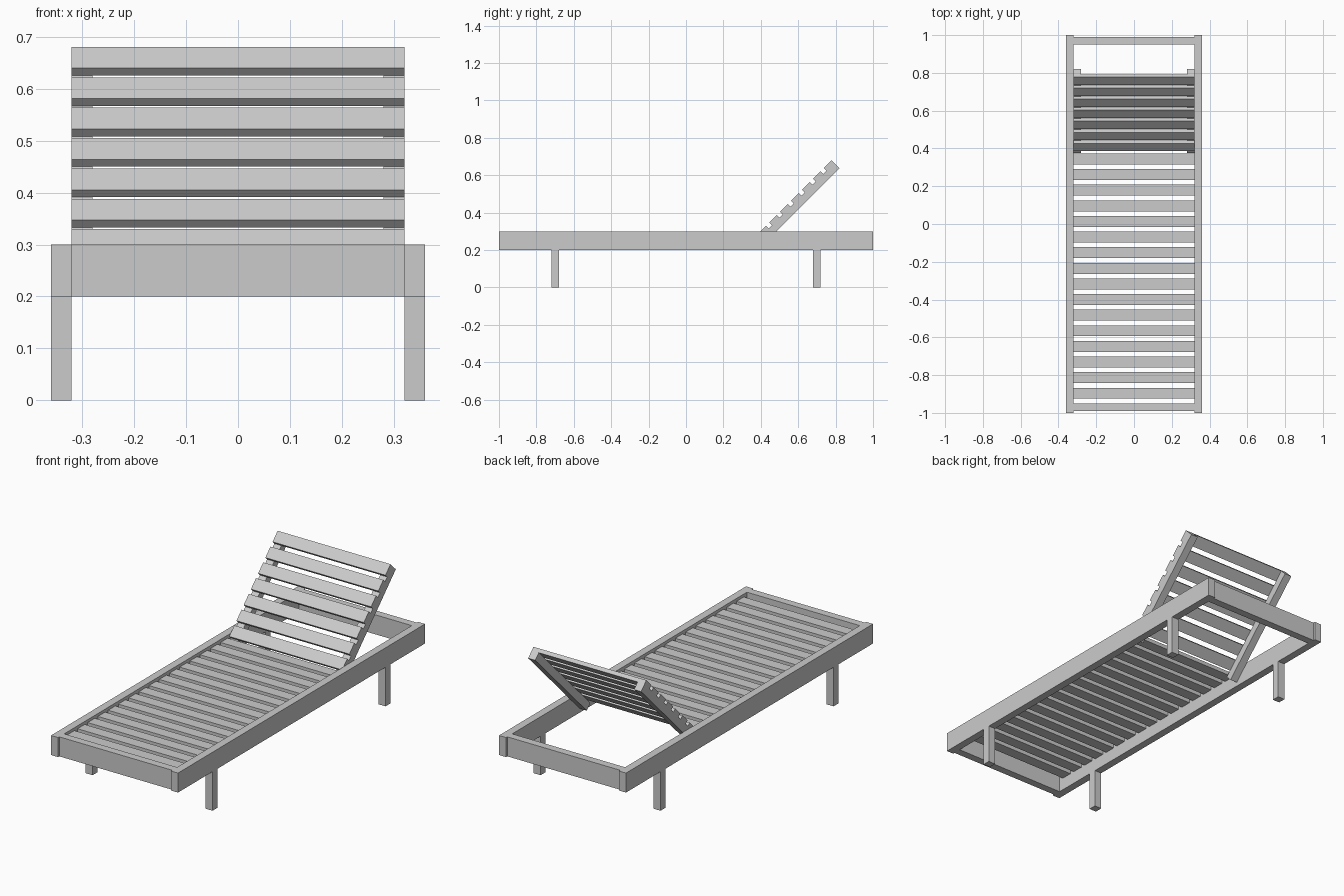
import bpy
from math import radians
from mathutils import Matrix, Vector

if "Cube" in bpy.data.objects:
    bpy.data.objects.remove(bpy.data.objects["Cube"])


def box(name, x, y, z, matrix=None):
    """Box from (min, max) ranges, optionally placed by a matrix."""
    v = [(a, b, c) for a in x for b in y for c in z]
    f = [(0, 1, 3, 2), (4, 6, 7, 5), (0, 4, 5, 1),
         (2, 3, 7, 6), (0, 2, 6, 4), (1, 5, 7, 3)]
    mesh = bpy.data.meshes.new(name)
    mesh.from_pydata(v, [], f)
    if matrix:
        mesh.transform(matrix)
    ob = bpy.data.objects.new(name, mesh)
    bpy.context.collection.objects.link(ob)
    return ob


INNER, OUTER = 0.32, 0.36
PITCH, SLAT, THICK = 0.0827, 0.058, 0.02

# Backrest space: y runs up the slope, z is its normal, origin at the rail foot
tilt = Matrix.Translation(Vector((0, 0.375, 0.249))) @ Matrix.Rotation(radians(45), 4, 'X')
BACK_LEN = 0.59

for side, s in (("left", -1), ("right", 1)):
    outer = sorted((s * INNER, s * OUTER))
    # Frame side rails and legs
    box(f"side_rail_{side}", outer, (-1, 1), (0.2, 0.3))
    for end, y in (("front", -0.7), ("back", 0.7)):
        box(f"{end}_leg_{side}", outer, (y - 0.02, y + 0.02), (0, 0.2))
    # Backrest rails
    box(f"backrest_rail_{side}", sorted((s * 0.28, s * INNER)),
        (0, BACK_LEN), (-0.04, 0), tilt)

# Frame end rails, slightly inset
box("front_rail", (-INNER, INNER), (-0.99, -0.95), (0.2, 0.3))
box("back_rail", (-INNER, INNER), (0.95, 0.99), (0.2, 0.3))

# Seat slats
for i in range(16):
    y = -0.925 + i * PITCH
    box(f"seat_slat_{i + 1}", (-INNER, INNER), (y, y + SLAT), (0.265, 0.285))

# Backrest slats
for i in range(7):
    top = BACK_LEN - i * PITCH
    box(f"backrest_slat_{i + 1}", (-INNER, INNER), (top - SLAT, top), (0, THICK), tilt)
